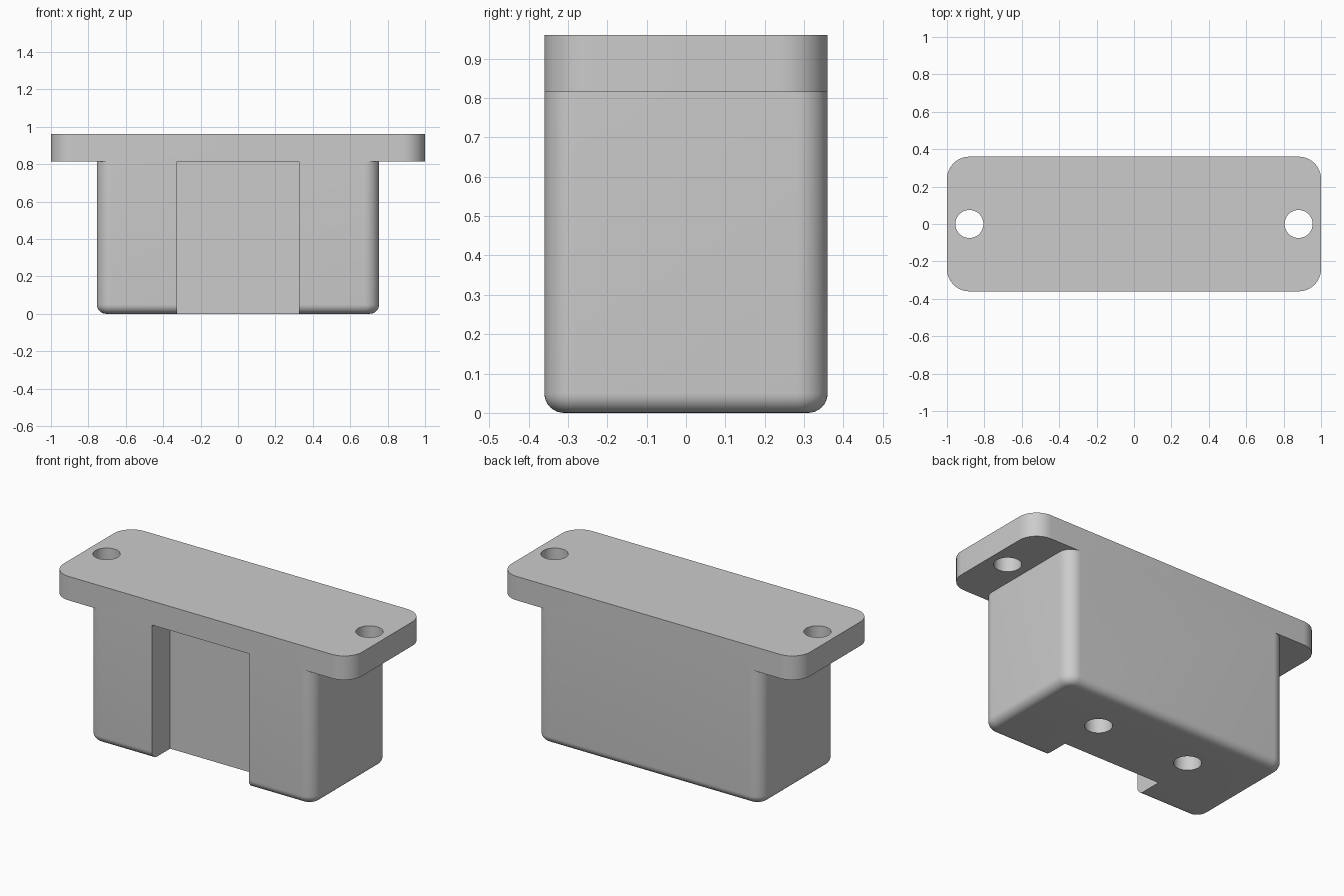
import bpy, bmesh, math

if "Cube" in bpy.data.objects:
    bpy.data.objects.remove(bpy.data.objects["Cube"])

grey = bpy.data.materials.new("plain grey")
grey.diffuse_color = (0.6, 0.6, 0.6, 1)
grey.use_nodes = True
grey.node_tree.nodes["Principled BSDF"].inputs["Base Color"].default_value = grey.diffuse_color

HALF_Y, TOP, LEDGE = 0.36, 0.96, 0.815


def rounded_rect(hx, hy, r, steps=12):
    """Outline of a rectangle with rounded corners."""
    pts = []
    for k, (sx, sy) in enumerate([(1, 1), (-1, 1), (-1, -1), (1, -1)]):
        for i in range(steps + 1):
            a = math.pi / 2 * (k + i / steps)
            pts.append((sx * (hx - r) + r * math.cos(a), sy * (hy - r) + r * math.sin(a)))
    return pts


def loft(name, layers):
    """Solid through a stack of (outline, z) layers."""
    bm = bmesh.new()
    rings = [[bm.verts.new((x, y, z)) for x, y in pts] for pts, z in layers]
    n = len(rings[0])
    for lo, hi in zip(rings, rings[1:]):
        for i in range(n):
            j = (i + 1) % n
            bm.faces.new((lo[i], lo[j], hi[j], hi[i]))
    bm.faces.new(rings[0][::-1])
    bm.faces.new(rings[-1])
    mesh = bpy.data.meshes.new(name)
    bm.to_mesh(mesh)
    bm.free()
    mesh.materials.append(grey)
    ob = bpy.data.objects.new(name, mesh)
    bpy.context.collection.objects.link(ob)
    return ob


def combine(target, tool, operation):
    """Apply a boolean and remove the tool."""
    mod = target.modifiers.new("boolean", 'BOOLEAN')
    mod.operation, mod.solver, mod.object = operation, 'EXACT', tool
    bpy.context.view_layer.objects.active = target
    bpy.ops.object.modifier_apply(modifier=mod.name)
    bpy.data.objects.remove(tool)


def drill(target, x, y, z0, z1, r=0.075):
    circle = [(x + r * math.cos(math.tau * i / 48), y + r * math.sin(math.tau * i / 48)) for i in range(48)]
    combine(target, loft("hole_cutter", [(circle, z0), (circle, z1)]), 'DIFFERENCE')


# Body block with rounded uprights and a filleted bottom edge
FILLET, CORNER = 0.05, 0.08
layers = []
for i in range(9):
    a = math.pi / 2 * i / 8
    inset = FILLET * (1 - math.sin(a))
    layers.append((rounded_rect(0.755 - inset, HALF_Y - inset, CORNER - inset), FILLET * (1 - math.cos(a))))
layers.append((rounded_rect(0.755, HALF_Y, CORNER), LEDGE))
housing = loft("flanged_housing", layers)

# Mounting flange
plate = rounded_rect(1.0, HALF_Y, 0.12)
combine(housing, loft("flange", [(plate, LEDGE), (plate, TOP)]), 'UNION')

# Front slot
slot = [(-0.325, -0.6), (0.325, -0.6), (0.325, -0.185), (-0.325, -0.185)]
combine(housing, loft("slot_cutter", [(slot, -0.1), (slot, LEDGE)]), 'DIFFERENCE')

# Flange through holes and blind holes in the bottom
for side in (-1, 1):
    drill(housing, side * 0.88, 0, 0.7, 1.1)
    drill(housing, side * 0.31, 0.075, -0.1, 0.4)

bpy.ops.object.select_all(action='DESELECT')
housing.select_set(True)
bpy.context.view_layer.objects.active = housing
bpy.ops.object.shade_smooth_by_angle(angle=math.radians(30))
